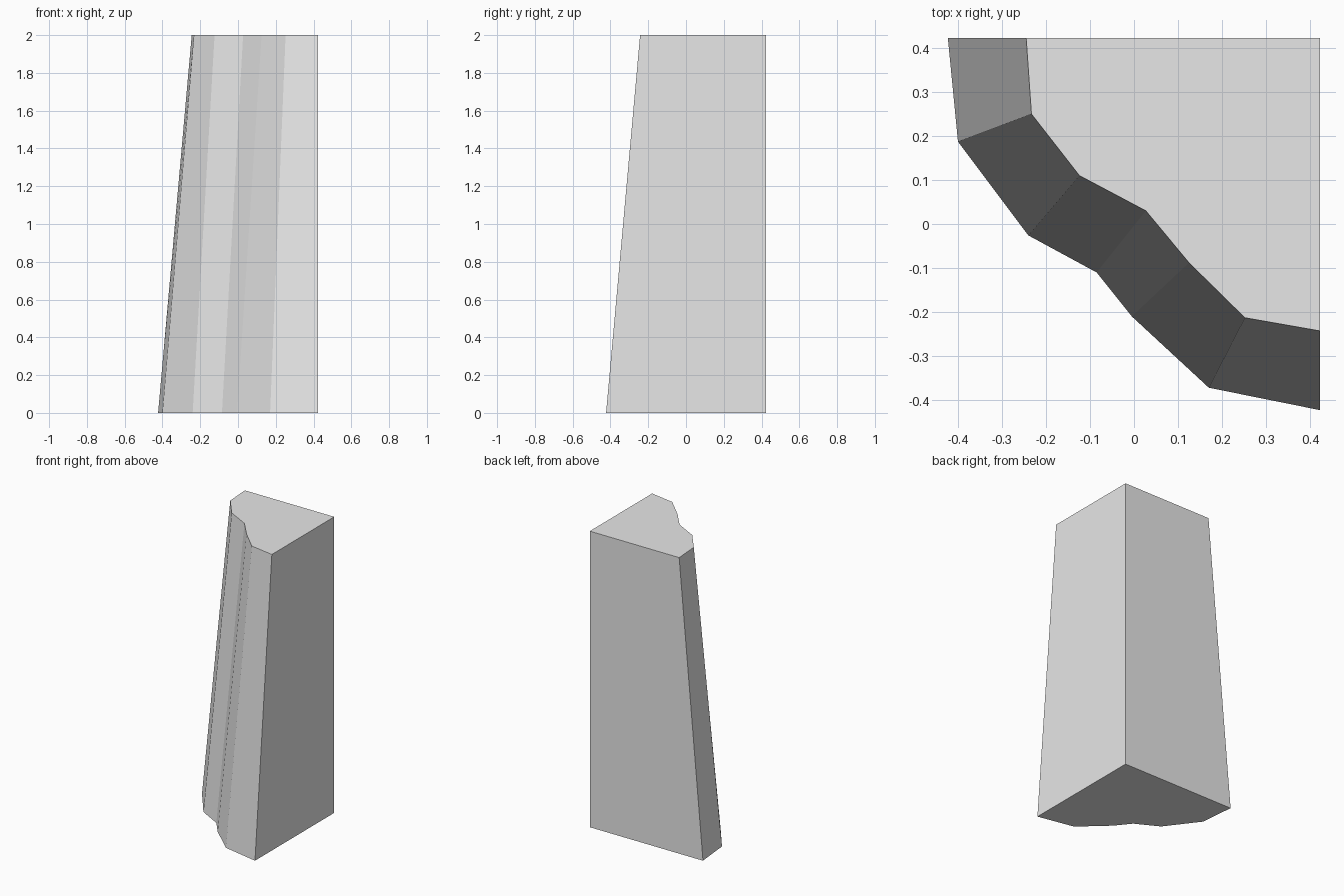
import bpy
import bmesh

if "Cube" in bpy.data.objects:
    bpy.data.objects.remove(bpy.data.objects["Cube"])

HALF = 0.423   # the straight back and right sides
HEIGHT = 2.0

# Jagged outer edge of the rock wedge, from back left round to front right
base_edge = [(-HALF, HALF), (-0.40, 0.187), (-0.24, -0.026), (-0.085, -0.11),
             (-0.005, -0.21), (0.17, -0.372), (HALF, -HALF)]
top_edge = [(-0.245, HALF), (-0.233, 0.25), (-0.124, 0.11), (0.027, 0.03),
            (0.125, -0.088), (0.252, -0.213), (HALF, -0.243)]

stone = bpy.data.materials.new("light grey stone")
stone.diffuse_color = (0.8, 0.8, 0.8, 1.0)
stone.use_nodes = True
stone.node_tree.nodes["Principled BSDF"].inputs["Base Color"].default_value = stone.diffuse_color

# Cliff corner: loft the base outline to the smaller top outline
bm = bmesh.new()


def ring(edge, z):
    return [bm.verts.new((x, y, z)) for x, y in edge + [(HALF, HALF)]]


lower, upper = ring(base_edge, 0.0), ring(top_edge, HEIGHT)
count = len(lower)
for i in range(count):
    j = (i + 1) % count
    bm.faces.new((lower[i], lower[j], upper[j], upper[i]))
bm.faces.new(upper)
bm.faces.new(lower[::-1])
bmesh.ops.recalc_face_normals(bm, faces=bm.faces)

mesh = bpy.data.meshes.new("cliff_corner")
bm.to_mesh(mesh)
bm.free()
mesh.materials.append(stone)
cliff = bpy.data.objects.new("cliff_corner", mesh)
bpy.context.collection.objects.link(cliff)
